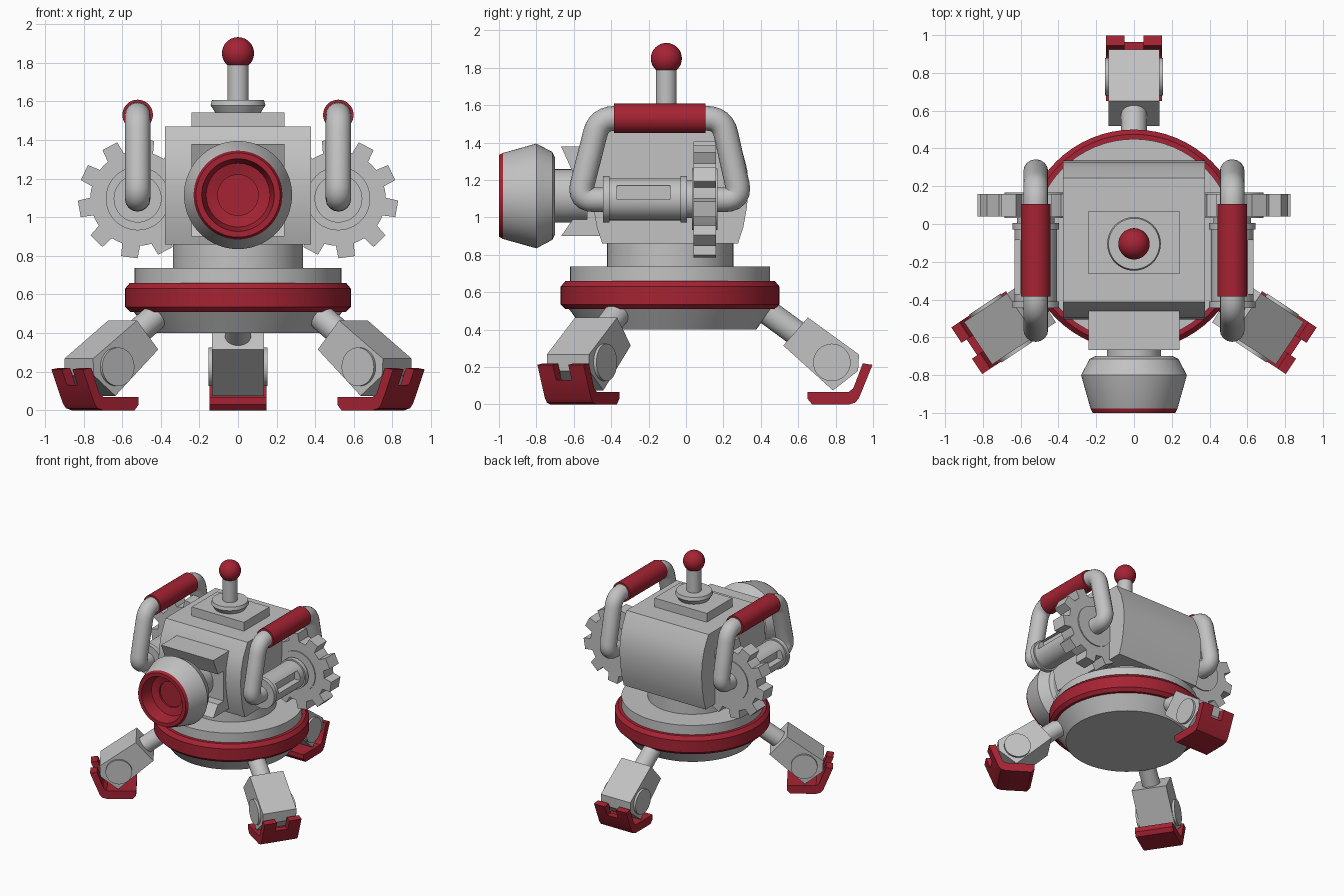
import bpy, bmesh, math
from mathutils import Matrix, Vector

if "Cube" in bpy.data.objects:
    bpy.data.objects.remove(bpy.data.objects["Cube"])


def material(name, col):
    m = bpy.data.materials.new(name)
    m.diffuse_color = (*col, 1)
    m.use_nodes = True
    m.node_tree.nodes["Principled BSDF"].inputs["Base Color"].default_value = m.diffuse_color
    return m


GREY = material("light_grey", (0.54, 0.54, 0.54))
RED = material("dark_red", (0.38, 0.017, 0.033))
CY = -0.085  # y of the base axis
I4 = Matrix.Identity(4)
ALONG_Y = Matrix.Rotation(math.radians(-90), 4, 'X')  # local z -> world y
ALONG_X = Matrix.Rotation(math.radians(90), 4, 'Y')   # local z -> world x


def finish(name, bm, mats, matrix=I4):
    bmesh.ops.recalc_face_normals(bm, faces=bm.faces)
    bm.transform(matrix)
    me = bpy.data.meshes.new(name)
    bm.to_mesh(me)
    bm.free()
    for m in mats:
        me.materials.append(m)
    ob = bpy.data.objects.new(name, me)
    bpy.context.collection.objects.link(ob)
    return ob


def lathe(name, prof, mat=GREY, matrix=I4, red=(), n=48):
    """Spin (radius, height) points round local z; segments listed in red get the second colour."""
    bm = bmesh.new()
    rings = []
    for r, h in prof:
        k = n if r > 0 else 1
        rings.append([bm.verts.new((r * math.cos(math.tau * i / n), r * math.sin(math.tau * i / n), h))
                      for i in range(k)])
    for s, (a, b) in enumerate(zip(rings, rings[1:])):
        for i in range(n):
            j = (i + 1) % n
            vs = [a[i % len(a)], a[j % len(a)], b[j % len(b)], b[i % len(b)]]
            f = bm.faces.new(list(dict.fromkeys(vs)))
            f.material_index = 1 if s in red else 0
    return finish(name, bm, [mat, RED], matrix)


def drum(name, r, h0, h1, mat=GREY, matrix=I4):
    return lathe(name, [(0, h0), (r, h0), (r, h1), (0, h1)], mat, matrix)


def prism(name, prof, x0, x1, mat=GREY, matrix=I4):
    """Extrude a (y, z) outline from x0 to x1."""
    bm = bmesh.new()
    a = [bm.verts.new((x0, y, z)) for y, z in prof]
    b = [bm.verts.new((x1, y, z)) for y, z in prof]
    bm.faces.new(a)
    bm.faces.new(b)
    for i in range(len(a)):
        j = (i + 1) % len(a)
        bm.faces.new((a[i], a[j], b[j], b[i]))
    return finish(name, bm, [mat], matrix)


def box(name, x0, x1, y0, y1, z0, z1, mat=GREY):
    return prism(name, [(y0, z0), (y1, z0), (y1, z1), (y0, z1)], x0, x1, mat)


def tube(name, pts, radius, fillet):
    """Round pipe through points with rounded corners."""
    P = [Vector(p) for p in pts]
    path = [P[0]]
    for a, b, c in zip(P, P[1:], P[2:]):
        u, w = b + (a - b).normalized() * fillet, b + (c - b).normalized() * fillet
        path += [u.lerp(b, t / 6).lerp(b.lerp(w, t / 6), t / 6) for t in range(7)]
    path.append(P[-1])
    cu = bpy.data.curves.new(name, 'CURVE')
    cu.dimensions = '3D'
    cu.bevel_depth = radius
    cu.bevel_resolution = 6
    cu.use_fill_caps = True
    sp = cu.splines.new('POLY')
    sp.points.add(len(path) - 1)
    for p, v in zip(sp.points, path):
        p.co = (*v, 1)
    cu.materials.append(GREY)
    ob = bpy.data.objects.new(name, cu)
    bpy.context.collection.objects.link(ob)
    bpy.ops.object.select_all(action='DESELECT')
    ob.select_set(True)
    bpy.context.view_layer.objects.active = ob
    bpy.ops.object.convert(target='MESH')


# Round base with red band, and neck
lathe("base", [(0, 0.40), (0.46, 0.40), (0.54, 0.51), (0.56, 0.51), (0.585, 0.535), (0.585, 0.63),
               (0.56, 0.66), (0.535, 0.66), (0.535, 0.738), (0, 0.738)],
      matrix=Matrix.Translation((0, CY, 0)), red=(2, 3, 4, 5, 6), n=64)
drum("neck", 0.338, 0.70, 0.90, matrix=Matrix.Translation((0, CY, 0)))

# Body with bulging front and back
half = [(0.363, 0.86), (0.392, 0.95), (0.41, 1.05), (0.42, 1.16), (0.412, 1.26), (0.385, 1.36), (0.328, 1.47)]
prism("body", [(CY + d, z) for d, z in half] + [(CY - d, z) for d, z in reversed(half)], -0.377, 0.377)
box("roof_plate", -0.24, 0.24, -0.265, 0.07, 1.46, 1.543)

# Antenna
at = Matrix.Translation((0, -0.105, 0))
lathe("antenna_base", [(0, 1.53), (0.11, 1.53), (0.142, 1.58), (0.135, 1.607), (0, 1.607)], matrix=at)
drum("antenna_rod", 0.055, 1.59, 1.82, matrix=at)
lathe("antenna_ball", [(0.083 * math.sin(math.pi * i / 16) if 0 < i < 16 else 0,
                        1.85 - 0.083 * math.cos(math.pi * i / 16)) for i in range(17)], RED, at, n=32)

# Camera eye: notched bracket, barrel, hood with red cavity
prism("eye_bracket", [(-0.45, 1.38), (-0.668, 1.38), (-0.605, 1.24), (-0.53, 1.24), (-0.53, 0.99),
                      (-0.605, 0.99), (-0.668, 0.90), (-0.45, 0.90)], -0.24, 0.24)
eye = Matrix.Translation((0, 0, 1.115)) @ ALONG_Y
drum("eye_barrel", 0.143, -0.75, -0.45, matrix=eye)
lathe("eye_hood", [(0, -0.70), (0.205, -0.70), (0.235, -0.715), (0.28, -0.80), (0.23, -0.978), (0.218, -1.0),
                   (0.188, -1.0), (0.165, -0.90), (0.105, -0.885), (0.105, -0.87), (0, -0.87)],
      matrix=eye, red=range(4, 10), n=64)

for s, side in ((-1, "left"), (1, "right")):
    X = 0.52 * s
    hub = Matrix.Translation((X, 0, 1.097)) @ ALONG_Y
    # Axle housing with end flanges and a slot
    axle = lathe(side + "_axle", [(0, -0.445), (0.124, -0.445), (0.124, -0.41), (0.112, -0.41), (0.112, -0.03),
                                  (0.124, -0.03), (0.124, 0.005), (0.1, 0.005), (0.1, 0.08), (0, 0.08)], matrix=hub)
    cut = box(side + "_slot_cutter", *sorted((X + 0.06 * s, X + 0.2 * s)), -0.37, -0.085, 1.095, 1.17)
    cut.hide_render = True
    cut.hide_set(True)
    mod = axle.modifiers.new("slot", 'BOOLEAN')
    mod.operation = 'DIFFERENCE'
    mod.object = cut
    # Gear
    ring = []
    for t in range(10):
        for da, r in ((-11, 0.245), (-8, 0.31), (8, 0.31), (11, 0.245), (18, 0.245)):
            a = math.radians(190 + 36 * t + da)
            ring.append((-s * r * math.cos(a), r * math.sin(a)))
    flip = Matrix(((0, 1, 0, X), (1, 0, 0, 0), (0, 0, 1, 1.097), (0, 0, 0, 1)))
    gear = prism(side + "_gear", ring, 0.04, 0.16, GREY, flip)
    bm = bmesh.new()
    bm.from_mesh(gear.data)
    bmesh.ops.recalc_face_normals(bm, faces=bm.faces)
    bm.to_mesh(gear.data)
    bm.free()
    drum(side + "_gear_hub", 0.165, 0.032, 0.168, matrix=hub)
    # Handle with red grip
    tube(side + "_handle", [(X, -0.42, 1.095), (X, -0.575, 1.095), (X, -0.465, 1.53), (X, 0.195, 1.53),
                            (X, 0.292, 1.095), (X, 0.10, 1.095)], 0.066, 0.085)
    drum(side + "_grip", 0.079, -0.385, 0.105, RED, Matrix.Translation((X, 0, 1.53)) @ ALONG_Y)

# Three legs, modelled pointing to +y and turned about the base axis
for name, ang, shift in (("back", 0, 0), ("front_right", -123.5, -0.02), ("front_left", 123.5, -0.02)):
    M = (Matrix.Translation((0, CY, 0)) @ Matrix.Rotation(math.radians(ang), 4, 'Z')
         @ Matrix.Translation((0, shift - CY, 0)))
    a, b = Vector((0, 0.36, 0.55)), Vector((0, 0.66, 0.33))
    strut = Matrix.Translation(a) @ Vector((0, 0, 1)).rotation_difference(b - a).to_matrix().to_4x4()
    drum(name + "_leg_strut", 0.068, 0, (b - a).length, matrix=M @ strut)
    prism(name + "_leg_block", [(0.52, 0.315), (0.652, 0.465), (0.925, 0.267), (0.92, 0.18), (0.786, 0.075)],
          -0.135, 0.135, GREY, M)
    drum(name + "_ankle", 0.1, -0.153, 0.153, matrix=M @ Matrix.Translation((0, 0.78, 0.225)) @ ALONG_X)
    prism(name + "_foot", [(0.65, 0.03), (0.675, 0), (0.87, 0), (0.905, 0.01), (0.925, 0.035), (0.964, 0.13),
                           (0.911, 0.13), (0.893, 0.085), (0.87, 0.068), (0.65, 0.068)], -0.148, 0.148, RED, M)
    for x in (-0.148, 0.05):
        prism(name + "_toe", [(0.964, 0.13), (0.997, 0.212), (0.945, 0.22), (0.911, 0.13)], x, x + 0.098, RED, M)

# Smooth round surfaces, keep edges sharp
bpy.ops.object.select_all(action='DESELECT')
for ob in bpy.context.collection.objects:
    if not ob.hide_render:
        ob.select_set(True)
        bpy.context.view_layer.objects.active = ob
bpy.ops.object.shade_smooth_by_angle(angle=math.radians(25))
